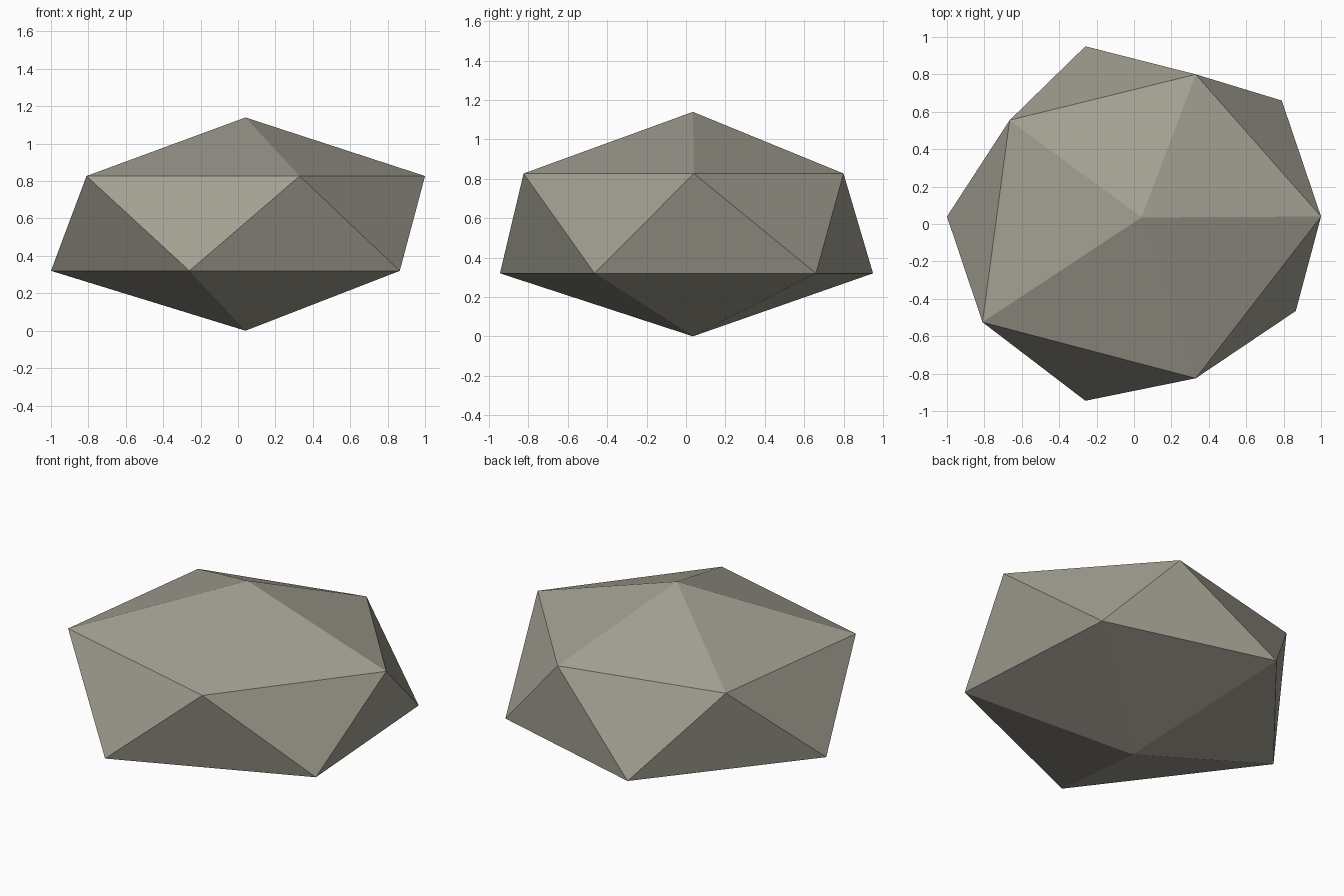
import bpy
import bmesh

cube = bpy.data.objects.get("Cube")
if cube:
    bpy.data.objects.remove(cube, do_unlink=True)

# Plan outlines of the two rings, each listed counter-clockwise
UPPER_RING = [(1.0, 0.04), (0.33, 0.80), (-0.665, 0.555), (-0.81, -0.525), (0.33, -0.825)]
LOWER_RING = [(0.79, 0.66), (-0.26, 0.95), (-1.0, 0.04), (-0.26, -0.945), (0.865, -0.465)]
CENTRE = (0.04, 0.035)
HEIGHT, UPPER_Z, LOWER_Z = 1.14, 0.827, 0.32

# Stone colour
stone = bpy.data.materials.new("warm_grey_stone")
stone.use_nodes = True
colour = (0.36, 0.345, 0.285, 1.0)
stone.diffuse_color = colour
bsdf = stone.node_tree.nodes["Principled BSDF"]
bsdf.inputs["Base Color"].default_value = colour
bsdf.inputs["Roughness"].default_value = 0.9

# Rock: two uneven rings joined by a zigzag band, capped by a peak and a foot
bm = bmesh.new()
peak = bm.verts.new((*CENTRE, HEIGHT))
foot = bm.verts.new((*CENTRE, 0))
upper = [bm.verts.new((*p, UPPER_Z)) for p in UPPER_RING]
lower = [bm.verts.new((*p, LOWER_Z)) for p in LOWER_RING]
count = len(upper)
for i in range(count):
    j = (i + 1) % count
    bm.faces.new((peak, upper[i], upper[j]))
    bm.faces.new((upper[i], lower[i], upper[j]))
    bm.faces.new((upper[j], lower[i], lower[j]))
    bm.faces.new((foot, lower[j], lower[i]))
bmesh.ops.recalc_face_normals(bm, faces=bm.faces)

mesh = bpy.data.meshes.new("rock")
bm.to_mesh(mesh)
bm.free()
mesh.materials.append(stone)
rock = bpy.data.objects.new("rock", mesh)
bpy.context.collection.objects.link(rock)
